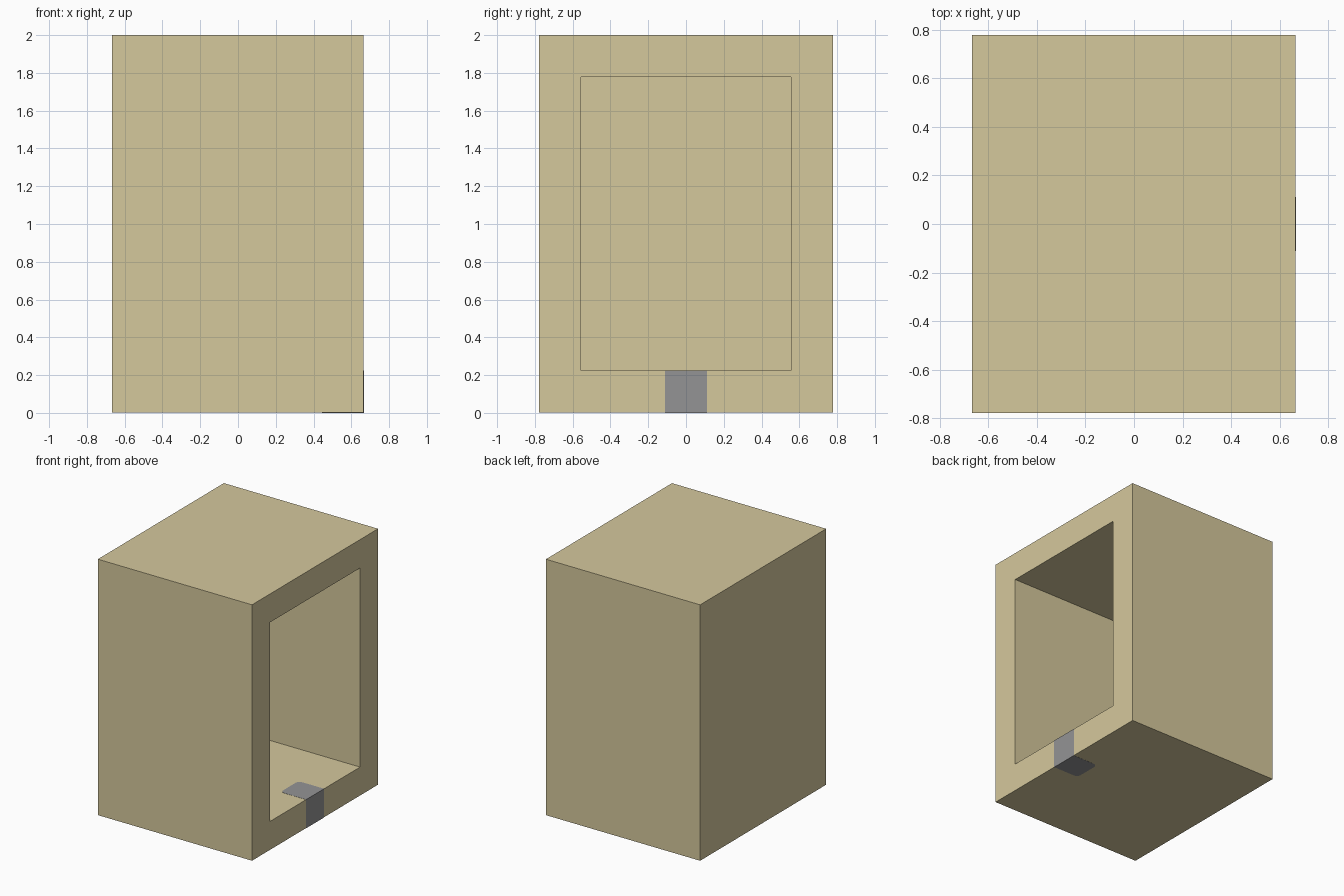
import bpy
import bmesh
from mathutils import Matrix, Vector

cube = bpy.data.objects.get("Cube")
if cube:
    bpy.data.objects.remove(cube, do_unlink=True)

U = 2 / 9          # module: wall thickness and clip width
T = 0.001          # clip sheet thickness
X, Y, Z = 3 * U, 3.5 * U, 9 * U


def material(name, color):
    mat = bpy.data.materials.new(name)
    mat.use_nodes = True
    mat.diffuse_color = color
    mat.node_tree.nodes["Principled BSDF"].inputs["Base Color"].default_value = color
    return mat


def box(bm, lo, hi):
    lo, hi = Vector(lo), Vector(hi)
    m = Matrix.Translation((lo + hi) / 2) @ Matrix.Diagonal((*(hi - lo), 1))
    bmesh.ops.create_cube(bm, size=1, matrix=m)


def finish(bm, name, mat):
    bmesh.ops.recalc_face_normals(bm, faces=bm.faces)
    mesh = bpy.data.meshes.new(name)
    bm.to_mesh(mesh)
    bm.free()
    mesh.materials.append(mat)
    obj = bpy.data.objects.new(name, mesh)
    bpy.context.collection.objects.link(obj)


tan = material("tan", (0.665, 0.58, 0.335, 1))
grey = material("grey", (0.295, 0.295, 0.3, 1))

# Hollow casing, open on the +x side
bm = bmesh.new()
box(bm, (-X, -Y, T), (X - T, Y, Z))
opening = max(bm.faces, key=lambda f: f.calc_center_median().x)
bmesh.ops.inset_region(bm, faces=[opening], thickness=U, use_even_offset=True)
back = bmesh.ops.extrude_discrete_faces(bm, faces=[opening])["faces"][0]
bmesh.ops.translate(bm, verts=back.verts, vec=(-5 * U, 0, 0))
finish(bm, "casing", tan)


# Clip folded over the lower lip: a face strip and two round-cornered tabs
def clip_part(name, x0, z0, z1, rounded):
    bm = bmesh.new()
    box(bm, (x0, -U / 2, z0), (X, U / 2, z1))
    if rounded:
        corners = [e for e in bm.edges if all(v.co.x < x0 + T for v in e.verts)
                   and abs(e.verts[0].co.z - e.verts[1].co.z) > T / 2]
        bmesh.ops.bevel(bm, geom=corners, offset=0.035, segments=5,
                        profile=0.5, affect='EDGES')
    finish(bm, name, grey)


clip_part("clip_face", X - T, T, U + T, False)
clip_part("clip_upper_tab", X - U, U + T, U + 2 * T, True)
clip_part("clip_lower_tab", X - U, 0, T, True)
